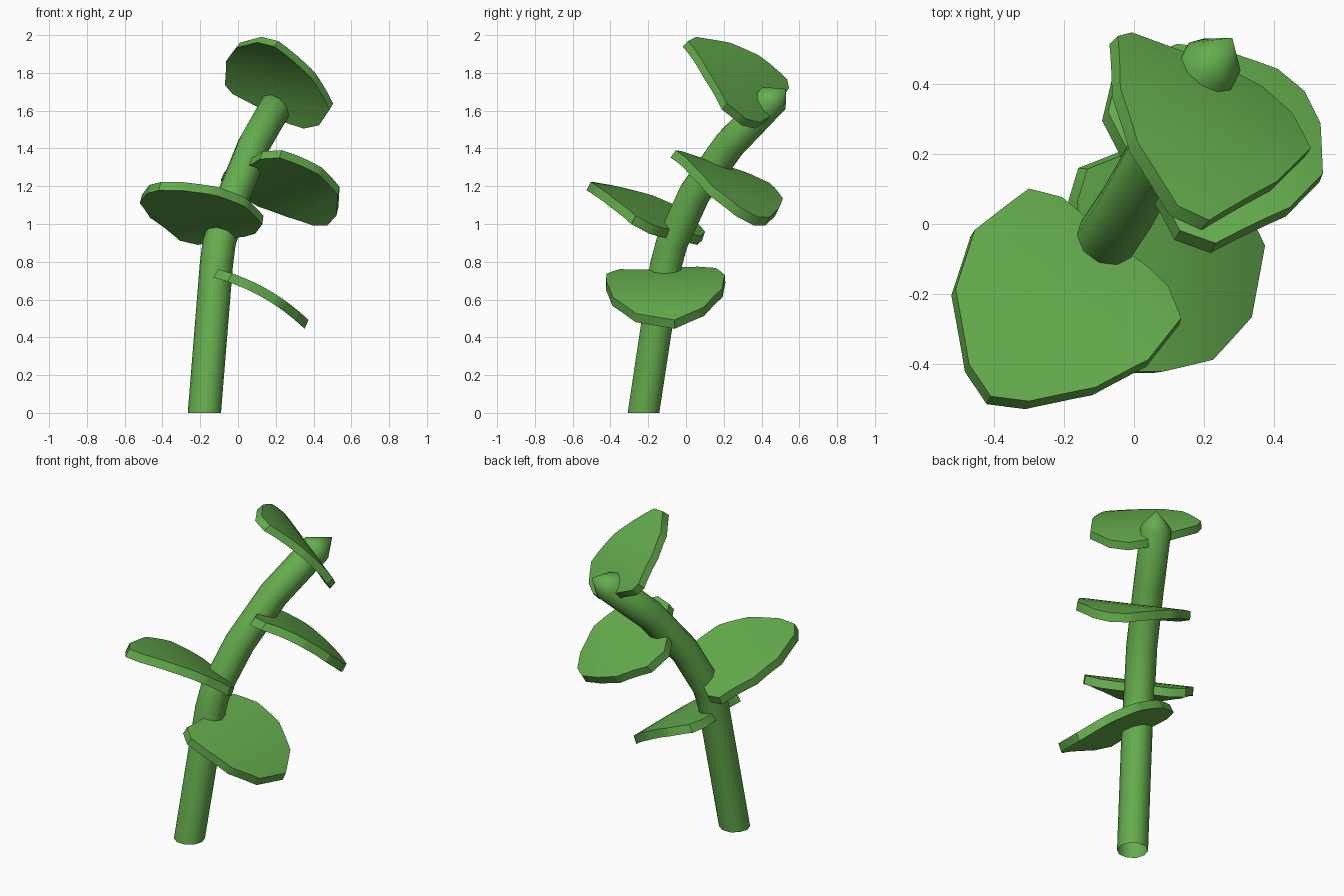
import bpy, bmesh, math
from mathutils import Vector

if "Cube" in bpy.data.objects:
    bpy.data.objects.remove(bpy.data.objects["Cube"])

green = bpy.data.materials.new("leaf green")
green.diffuse_color = (0.13, 0.42, 0.075, 1)
green.use_nodes = True
green.node_tree.nodes["Principled BSDF"].inputs["Base Color"].default_value = green.diffuse_color


def finish(bm, name, angle):
    bmesh.ops.recalc_face_normals(bm, faces=bm.faces)
    me = bpy.data.meshes.new(name)
    bm.to_mesh(me)
    bm.free()
    me.materials.append(green)
    ob = bpy.data.objects.new(name, me)
    bpy.context.collection.objects.link(ob)
    bpy.ops.object.select_all(action='DESELECT')
    ob.select_set(True)
    bpy.context.view_layer.objects.active = ob
    bpy.ops.object.shade_smooth_by_angle(angle=math.radians(angle))


# Stem: open-bottomed tube along a bent path, closed by a short cone tip
path = [Vector(p) for p in [(-.178, -.225, 0), (-.115, -.107, .78), (-.1, -.075, .9),
                            (-.02, .045, 1.16), (.085, .23, 1.42), (.222, .46, 1.66)]]
apex = Vector((.28, .53, 1.715))
SIDES, R = 10, .088
bm = bmesh.new()
rings = []
for i, p in enumerate(path):
    if i == 0:
        t = Vector((0, 0, 1))
    elif i == len(path) - 1:
        t = (p - path[i - 1]).normalized()
    else:
        t = ((p - path[i - 1]).normalized() + (path[i + 1] - p).normalized()).normalized()
    u = (Vector((1, 0, 0)) - t * t.x).normalized()
    v = t.cross(u)
    rings.append([bm.verts.new(p + R * (u * math.cos(a) + v * math.sin(a)))
                  for a in (2 * math.pi * k / SIDES for k in range(SIDES))])
tip = bm.verts.new(apex)
for k in range(SIDES):
    j = (k + 1) % SIDES
    for a, b in zip(rings, rings[1:]):
        bm.faces.new((a[k], a[j], b[j], b[k]))
    bm.faces.new((rings[-1][k], rings[-1][j], tip))
finish(bm, "stem", 60)


# Leaves: thick tilted plates given by their outline seen from above and a slope,
# arched along an axis that runs from the stem to the leaf tip
def leaf(name, outline, origin, slope, axis, arch, thick=.05):
    bm = bmesh.new()
    n = Vector((-slope[0], -slope[1], 1)).normalized()
    mid = [Vector((x, y, origin[2] + slope[0] * (x - origin[0]) + slope[1] * (y - origin[1])))
           for x, y in outline]
    c = sum(mid, Vector()) / len(mid)
    top = [bm.verts.new(c + (p - c) * .97 + n * thick / 2) for p in mid]
    low = [bm.verts.new(c + (p - c) * .98 - n * thick / 2) for p in mid]
    bm.faces.new(top)
    bm.faces.new(low[::-1])
    for k in range(len(mid)):
        j = (k + 1) % len(mid)
        bm.faces.new((low[k], low[j], top[j], top[k]))
    # cut across the axis, then arch the slices
    d = Vector((axis[0], axis[1], slope[0] * axis[0] + slope[1] * axis[1])).normalized()
    s = [d.dot(p - c) for p in mid]
    lo, hi = min(s), max(s)
    for k in range(1, 8):
        bmesh.ops.bisect_plane(bm, geom=bm.verts[:] + bm.edges[:] + bm.faces[:], dist=1e-5,
                               plane_co=c + d * (lo + (hi - lo) * k / 8), plane_no=d)
    for v in bm.verts:
        q = 2 * (d.dot(v.co - c) - lo) / (hi - lo) - 1
        v.co += n * arch * (1 - q * q)
    finish(bm, name, 40)


leaf("lowest_leaf",
     [(-.18, .07), (-.155, .165), (-.04, .215), (.12, .2), (.28, .1), (.37, -.06), (.325, -.27),
      (.2, -.395), (.05, -.43), (-.06, -.43), (-.13, -.36), (-.125, -.2), (-.17, -.05)],
     (.1, -.1, .605), (-.53, 0), (1, 0), .045)
leaf("second_leaf",
     [(-.31, .095), (-.475, -.04), (-.53, -.21), (-.485, -.42), (-.42, -.51), (-.31, -.53),
      (-.12, -.5), (.035, -.42), (.135, -.29), (.1, -.19), (.04, -.13), (-.06, -.06),
      (-.145, .02), (-.21, .075)],
     (-.31, -.29, 1.085), (-.2, -.43), (-.6, -.75), .05)
leaf("third_leaf",
     [(.53, .11), (.53, .27), (.485, .37), (.405, .43), (.25, .47), (.1, .485), (-.07, .42),
      (-.095, .3), (-.04, .2), (.075, .04), (.12, -.04), (.22, -.085), (.43, .005)],
     (.22, -.085, 1.36), (-.33, -.58), (.85, .5), .05)
leaf("top_leaf",
     [(-.085, .505), (-.04, .52), (.09, .48), (.24, .44), (.36, .38), (.44, .3), (.485, .18),
      (.38, .075), (.2, -.015), (.11, .03), (-.02, .2), (-.08, .35)],
     (.2, .25, 1.735), (-.7, -.83), (-.35, -.8), .05, .045)
